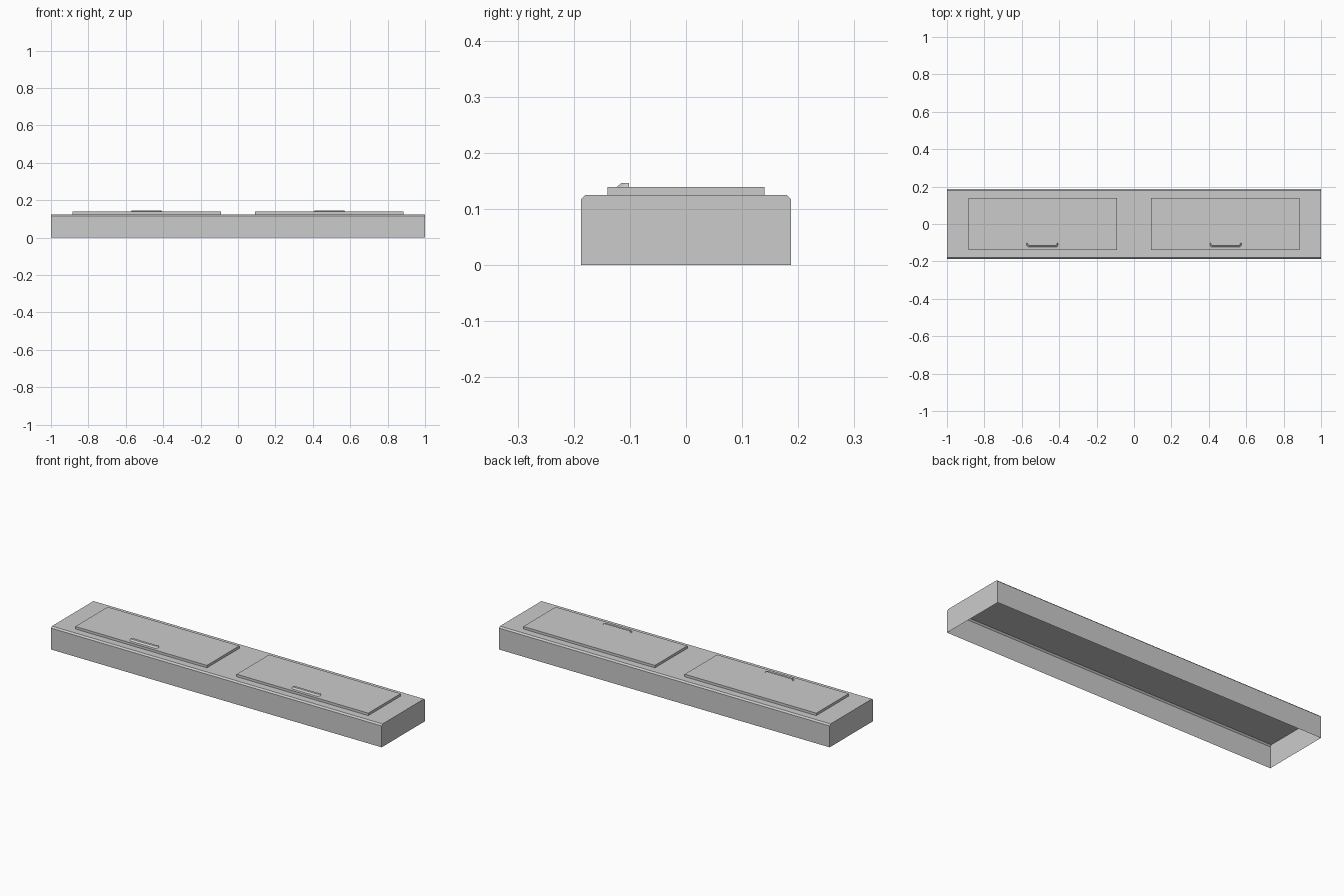
import bpy

if "Cube" in bpy.data.objects:
    bpy.data.objects.remove(bpy.data.objects["Cube"])


def make_mesh(name, verts, faces):
    mesh = bpy.data.meshes.new(name)
    mesh.from_pydata(verts, [], faces)
    obj = bpy.data.objects.new(name, mesh)
    bpy.context.collection.objects.link(obj)
    return obj


def extrude_profile(name, profile, half):
    # open-bottomed shell: profile in (y, z) swept along x, with end caps
    n = len(profile)
    verts = [(s * half, y, z) for s in (-1, 1) for y, z in profile]
    faces = [(i, i + n, i + n + 1, i + 1) for i in range(n - 1)]
    faces += [tuple(range(n)), tuple(reversed(range(n, 2 * n)))]
    return make_mesh(name, verts, faces)


def sheet(name, x, y, w, h, z):
    return make_mesh(name, [(x + a * w / 2, y + b * h / 2, z)
                            for a, b in ((-1, -1), (1, -1), (1, 1), (-1, 1))],
                     [(0, 1, 2, 3)])


TOP, PANEL_TOP = 0.125, 0.1385

# Housing: open underneath, long top edges chamfered
extrude_profile("housing", [(-0.187, 0), (-0.187, 0.117), (-0.179, TOP),
                            (0.179, TOP), (0.187, 0.117), (0.187, 0)], 1.0)

# Raised lids with hooded finger pulls, open at the back
for side, label in ((-1, "left"), (1, "right")):
    lid = extrude_profile(label + "_lid", [(-0.14, TOP), (-0.14, PANEL_TOP),
                                           (0.14, PANEL_TOP), (0.14, TOP)], 0.398)
    lid.location.x = side * 0.488

    half_base = [(0.085, -0.102), (0.085, -0.113), (0.076, -0.124)]
    half_top = [(0.079, -0.102), (0.079, -0.108), (0.07, -0.115)]
    verts = []
    for half, z in ((half_base, PANEL_TOP), (half_top, 0.146)):
        verts += [(-x, y, z) for x, y in half]
        verts += [(x, y, z) for x, y in reversed(half)]
    faces = [(i, i + 1, i + 7, i + 6) for i in range(5)] + [tuple(range(6, 12))]
    pull = make_mesh(label + "_pull", verts, faces)
    pull.location.x = side * 0.49

# Flat blank labels and the centre strip
sheet("left_label", -0.497, 0.028, 0.19, 0.06, PANEL_TOP + 0.0004)
sheet("right_label", 0.478, 0.03, 0.235, 0.13, PANEL_TOP + 0.0004)
sheet("centre_strip", 0, 0, 0.178, 0.276, TOP + 0.0004)
